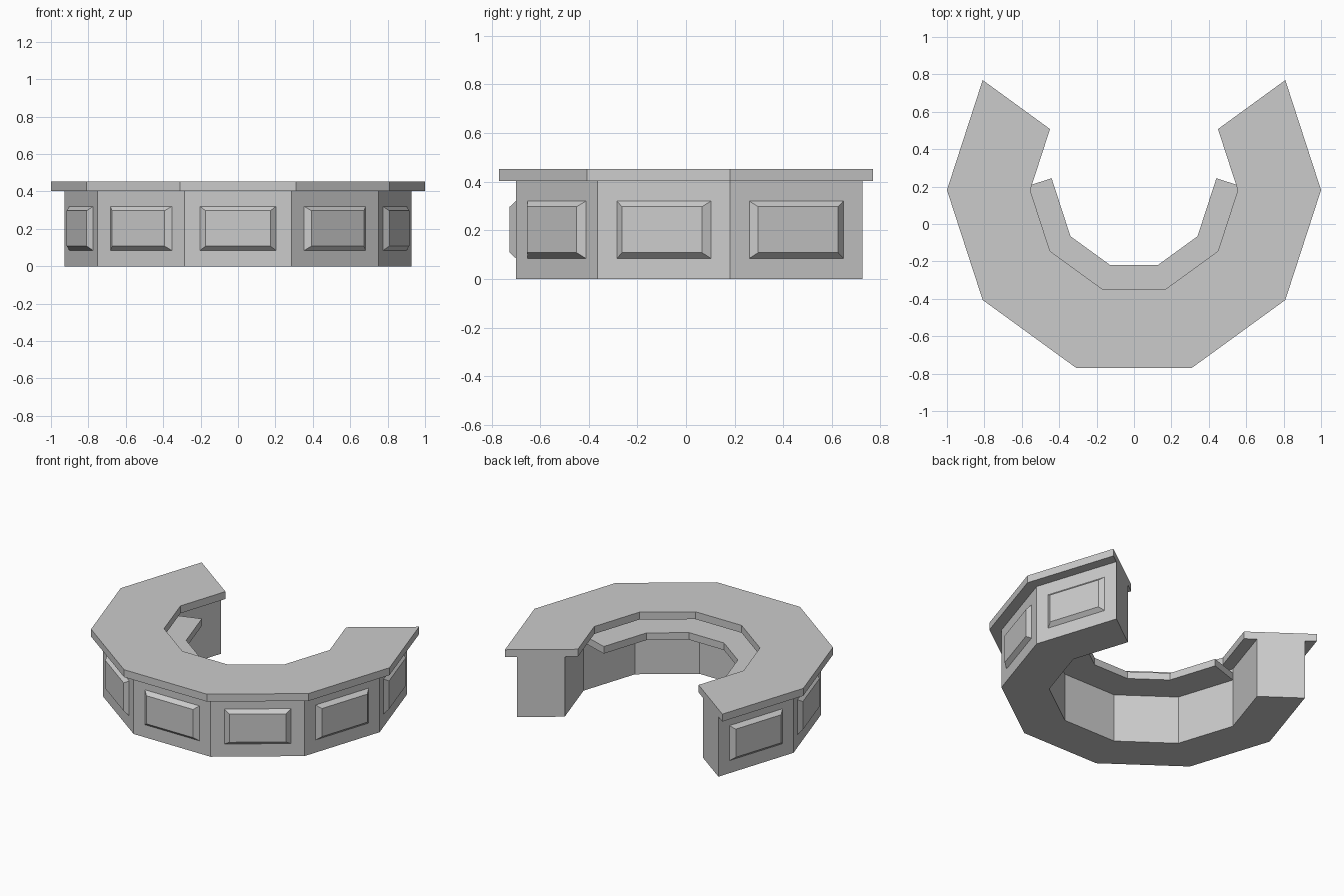
import bpy, bmesh
from math import radians, cos, sin
from mathutils import Vector

if "Cube" in bpy.data.objects:
    bpy.data.objects.remove(bpy.data.objects["Cube"])

CENTRE = Vector((0, 0.1815, 0))
STEP = 36
START = -216          # the ring runs through seven of ten sides
SIDES = 7
BODY_IN, BODY_OUT = 0.635, 0.927

grey = bpy.data.materials.new("plain grey")
grey.use_nodes = True
grey.diffuse_color = (0.6, 0.6, 0.6, 1)
grey.node_tree.nodes["Principled BSDF"].inputs["Base Color"].default_value = (0.6, 0.6, 0.6, 1)


def corner(radius, degrees):
    a = radians(degrees)
    return CENTRE + Vector((cos(a), sin(a), 0)) * radius


def arc(radius, first, sides):
    return [corner(radius, first + STEP * i) for i in range(sides + 1)]


def finish(name, bm):
    bmesh.ops.recalc_face_normals(bm, faces=bm.faces)
    mesh = bpy.data.meshes.new(name)
    bm.to_mesh(mesh)
    bm.free()
    mesh.materials.append(grey)
    obj = bpy.data.objects.new(name, mesh)
    bpy.context.collection.objects.link(obj)


def band(name, inner, outer, z0, z1):
    """Solid strip between two matching paths."""
    bm = bmesh.new()
    rings = []
    for a, b in zip(inner, outer):
        rings.append([bm.verts.new((p.x, p.y, z))
                      for p, z in ((a, z0), (b, z0), (b, z1), (a, z1))])
    for r, s in zip(rings, rings[1:]):
        for i in range(4):
            j = (i + 1) % 4
            bm.faces.new((r[i], r[j], s[j], s[i]))
    bm.faces.new(rings[0])
    bm.faces.new(rings[-1])
    finish(name, bm)


# Counter body and overhanging top
band("counter_body", arc(BODY_IN, START, SIDES), arc(BODY_OUT, START, SIDES), 0, 0.403)
band("counter_top", arc(0.555, START, SIDES), arc(1, START, SIDES), 0.403, 0.453)

# Inner shelf over the middle five sides, with square-cut ends
shelf_out = arc(BODY_IN, START + STEP, SIDES - 2)
shelf_in = arc(0.42, START + STEP, SIDES - 2)
depth = (BODY_IN - 0.42) * cos(radians(STEP / 2))
for end, turn in ((0, STEP / 2), (-1, -STEP / 2)):
    a = radians((START + STEP if end == 0 else 0) + turn)
    shelf_in[end] = shelf_out[end] - Vector((cos(a), sin(a), 0)) * depth
band("inner_shelf", shelf_in, shelf_out, 0.325, 0.373)


# Raised bevelled panel on each outer side
def panel(name, degrees):
    a = radians(degrees)
    out = Vector((cos(a), sin(a), 0))
    along = Vector((-sin(a), cos(a), 0))
    wall = CENTRE + out * BODY_OUT * cos(radians(STEP / 2))
    bm = bmesh.new()
    loops = []
    for half, z0, z1, rise in ((0.203, 0.085, 0.32, 0), (0.173, 0.108, 0.297, 0.025)):
        loops.append([bm.verts.new(wall + along * s * half + out * rise + Vector((0, 0, z)))
                      for s, z in ((-1, z0), (1, z0), (1, z1), (-1, z1))])
    base, face = loops
    for i in range(4):
        j = (i + 1) % 4
        bm.faces.new((base[i], base[j], face[j], face[i]))
    bm.faces.new(face)
    bm.faces.new(base[::-1])
    finish(name, bm)


for i in range(SIDES):
    panel(f"front_panel_{i + 1}", START + STEP * (i + 0.5))
